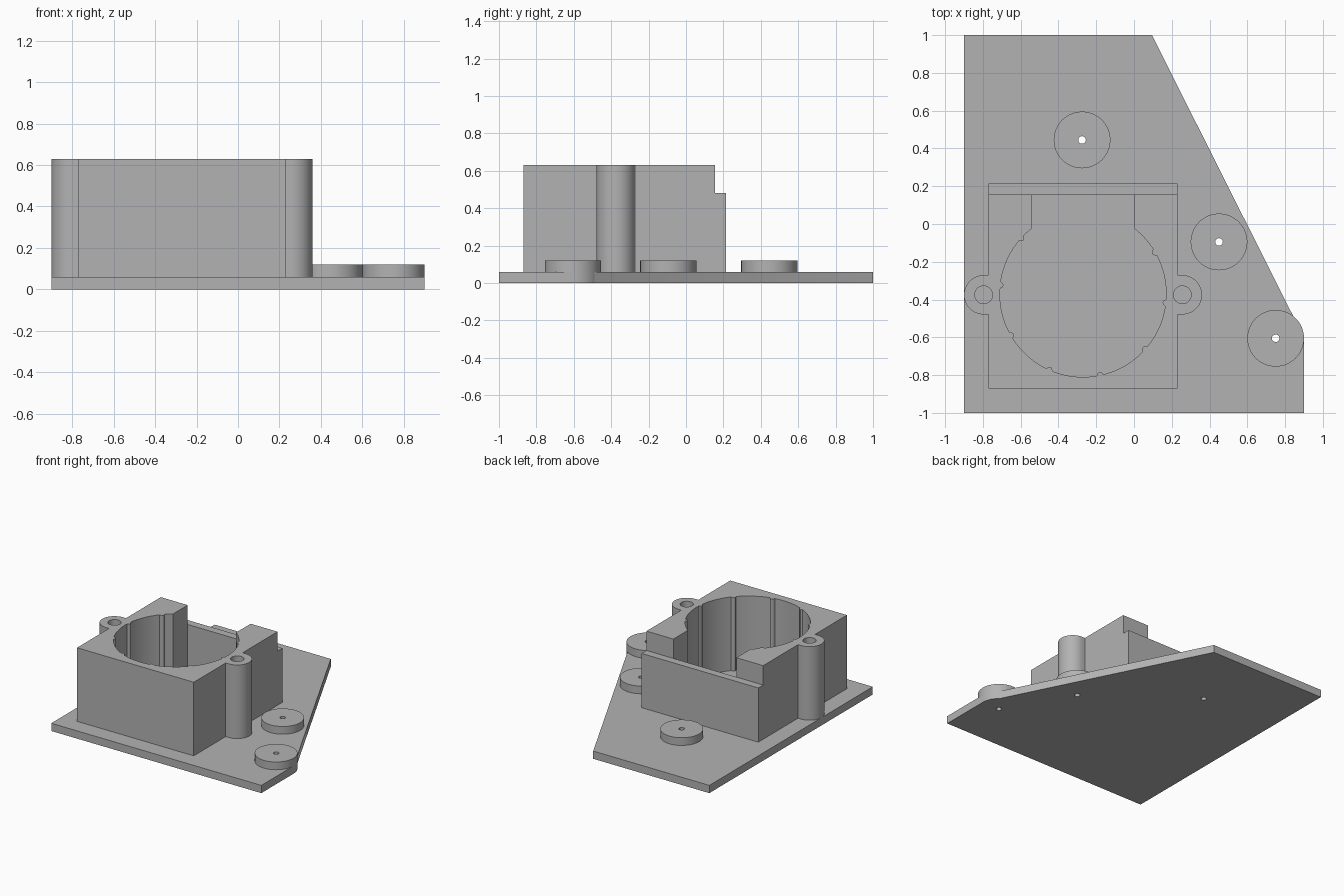
import bpy, bmesh
from math import cos, sin, radians, degrees, acos, sqrt

if "Cube" in bpy.data.objects:
    bpy.data.objects.remove(bpy.data.objects["Cube"], do_unlink=True)

grey = bpy.data.materials.new("matte grey")
grey.use_nodes = True
grey.diffuse_color = (0.45, 0.45, 0.45, 1)
grey.node_tree.nodes["Principled BSDF"].inputs["Base Color"].default_value = grey.diffuse_color

PLATE_TOP = 0.06
BOSS_TOP = 0.12
WALL_TOP = 0.63
SILL = 0.48


def arc(cx, cy, r, start, end, steps=32):
    angles = [radians(start + (end - start) * i / steps) for i in range(steps + 1)]
    return [(cx + r * cos(a), cy + r * sin(a)) for a in angles]


def prism(name, outline, z0, z1):
    """Extrude a flat outline between two heights."""
    bm = bmesh.new()
    face = bm.faces.new([bm.verts.new((x, y, z0)) for x, y in outline])
    top = bmesh.ops.extrude_face_region(bm, geom=[face])["geom"]
    bmesh.ops.translate(bm, vec=(0, 0, z1 - z0),
                        verts=[v for v in top if isinstance(v, bmesh.types.BMVert)])
    bmesh.ops.recalc_face_normals(bm, faces=bm.faces)
    mesh = bpy.data.meshes.new(name)
    bm.to_mesh(mesh)
    bm.free()
    mesh.materials.append(grey)
    obj = bpy.data.objects.new(name, mesh)
    bpy.context.collection.objects.link(obj)
    return obj


def circle(cx, cy, r, steps=64):
    return arc(cx, cy, r, 0, 360, steps)[:-1]


def cut(obj, cutters):
    for cutter in cutters:
        mod = obj.modifiers.new("cut", "BOOLEAN")
        mod.operation = "DIFFERENCE"
        mod.solver = "EXACT"
        mod.object = cutter
    bpy.context.view_layer.update()
    graph = bpy.context.evaluated_depsgraph_get()
    mesh = bpy.data.meshes.new_from_object(obj.evaluated_get(graph))
    obj.modifiers.clear()
    obj.data = mesh


# Base plate with a rounded corner, and three drilled bosses
bosses = {"back_boss": (-0.275, 0.445), "middle_boss": (0.45, -0.095), "corner_boss": (0.75, -0.605)}
corner = arc(*bosses["corner_boss"], 0.15, 0, 52, 16)
parts = [prism("base_plate", [(-0.9, -1), (0.9, -1)] + corner + [(0.095, 1), (-0.9, 1)], 0, PLATE_TOP)]
parts += [prism(name, circle(x, y, 0.15), PLATE_TOP, BOSS_TOP) for name, (x, y) in bosses.items()]
drills = [prism("drill", circle(x, y, 0.02, 24), -0.1, 0.3) for x, y in bosses.values()]
cut(parts[0], drills)
for boss, drill in zip(parts[1:], drills):
    cut(boss, [drill])

# Housing block with a rounded screw ear on each side
CX, CY = -0.27, -0.375
HALF, EAR_X, EAR_R = 0.5, 0.526, 0.104
FRONT, BACK, SLOT_BACK = -0.87, 0.215, 0.155


def side(sign):
    """Outline of one flank, from front to back."""
    x = CX + sign * HALF
    ear = [(CX + sign * (px - CX), py) for px, py in arc(CX + EAR_X, CY, EAR_R, -90, 90)]
    return [(x, FRONT), (x, CY - EAR_R)] + ear + [(x, CY + EAR_R), (x, BACK)]


housing = prism("housing", side(1) + side(-1)[::-1], PLATE_TOP, WALL_TOP)

# Round cavity with thin grip ribs, opening into a slot at the back
R, RIB, SLOT = 0.44, 0.016, 0.27
mouth = degrees(acos(SLOT / R))
cavity = []
STEPS = 360
for i in range(STEPS + 1):
    a = mouth - (180 + 2 * mouth) * i / STEPS
    off = radians((a + 6 + 18) % 36 - 18) * R
    r = R - sqrt(max(0, RIB ** 2 - off ** 2))
    cavity.append((CX + r * cos(radians(a)), CY + 0.005 + r * sin(radians(a))))
cavity += [(CX - SLOT, SLOT_BACK), (CX + SLOT, SLOT_BACK)]

# Lowered sill across the back, and screw holes in the ears
sill = [(-1, SLOT_BACK), (1, SLOT_BACK), (1, 0.4), (-1, 0.4)]
cutters = [prism("cavity_cutter", cavity, -0.1, 0.8), prism("sill_cutter", sill, SILL, 0.8)]
cutters += [prism("screw_cutter", circle(CX + s * EAR_X, CY, 0.047, 40), -0.1, 0.8) for s in (-1, 1)]
cut(housing, cutters)
parts.append(housing)

for helper in drills + cutters:
    bpy.data.objects.remove(helper, do_unlink=True)

# Smooth the round walls, keep the edges crisp
bpy.ops.object.select_all(action="DESELECT")
for part in parts:
    part.select_set(True)
bpy.context.view_layer.objects.active = housing
bpy.ops.object.shade_smooth_by_angle(angle=radians(30))
